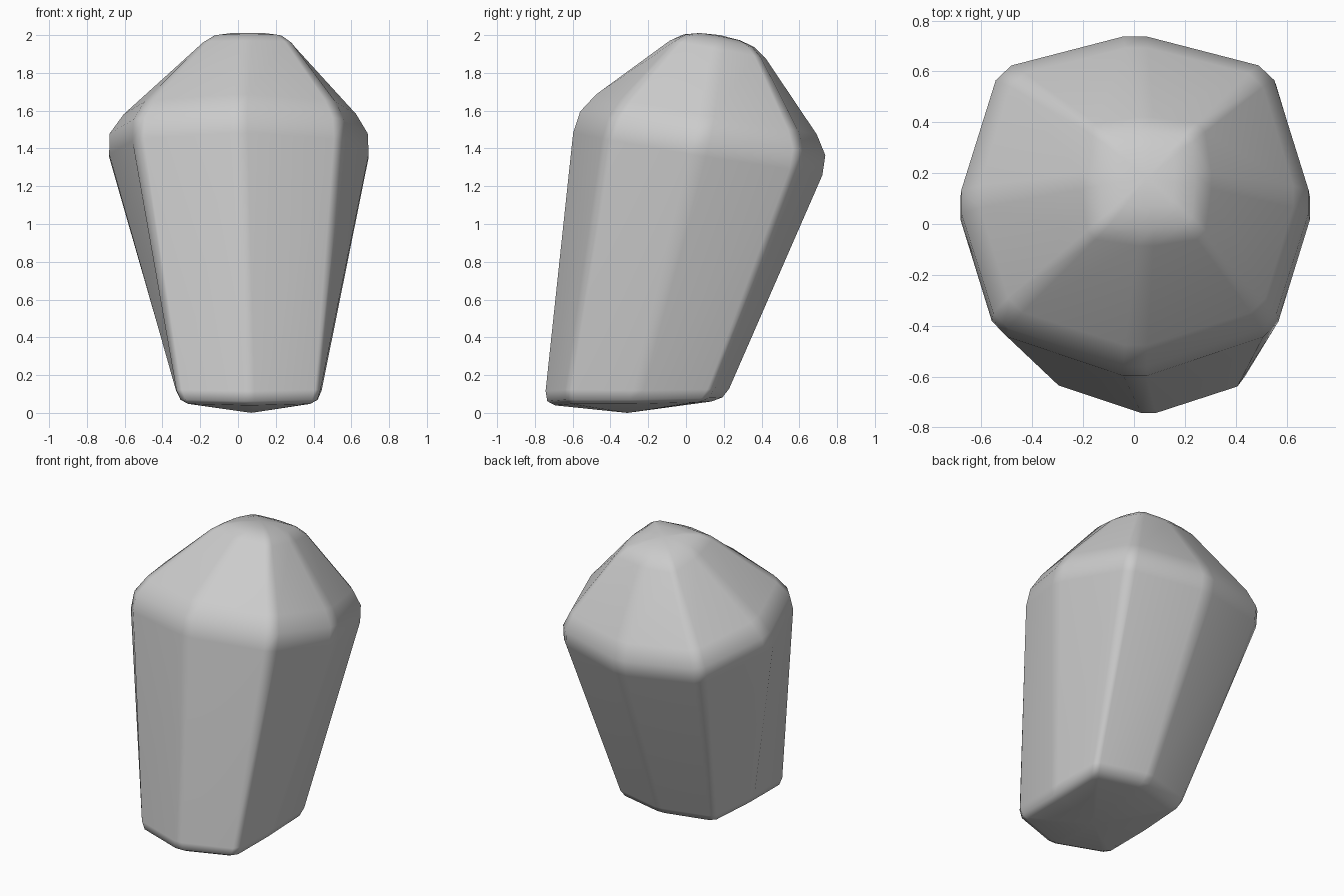
import bpy, bmesh
from mathutils import Vector

if "Cube" in bpy.data.objects:
    bpy.data.objects.remove(bpy.data.objects["Cube"])

# Sharp eight-sided rings: right, back right, back, back left, left, front left, front, front right
base = [(.43, -.27, .055), (.425, .12, .065), (.06, .21, .07), (-.295, .11, .065),
        (-.31, -.27, .055), (-.315, -.635, .055), (.06, -.76, .045), (.43, -.64, .055)]
shoulder = [(.73, .09, 1.475), (.555, .635, 1.39), (0, .78, 1.36), (-.555, .635, 1.39),
            (-.73, .09, 1.475), (-.565, -.41, 1.57), (0, -.60, 1.61), (.565, -.41, 1.57)]
cap = [(.25, .18, 1.99), (.24, .36, 1.95), (.05, .375, 1.95), (-.13, .36, 1.95),
       (-.14, .18, 1.99), (-.13, -.01, 2.02), (.05, -.02, 2.02), (.24, -.01, 2.02)]


def chamfer(ring, d):
    """Cut every corner of a ring, giving two points per corner."""
    pts = [Vector(p) for p in ring]
    out = []
    for i, p in enumerate(pts):
        for q in (pts[i - 1], pts[(i + 1) % len(pts)]):
            out.append(p + (q - p).normalized() * d)
    return out


def mix(a, b, t):
    return [p.lerp(q, t) for p, q in zip(a, b)]


base, shoulder, cap = chamfer(base, .03), chamfer(shoulder, .05), chamfer(cap, .03)
tip, crown = Vector((.07, -.31, 0)), Vector((.05, .18, 2.0))

# Rounded loops around each of the three rings
base_in, base_up = mix(base, [tip] * 16, .13), mix(base, shoulder, .045)
low, high = mix(shoulder, base, .08), mix(shoulder, cap, .19)
cap_low, cap_in = mix(cap, shoulder, .12), mix(cap, [crown] * 16, .45)
loops = [base_in, mix(mix(base_in, base_up, .5), base, .5), base_up,
         low, mix(mix(low, high, .5), shoulder, .5), high,
         cap_low, mix(mix(cap_low, cap_in, .5), cap, .45), cap_in]

# Faceted stone: loft the loops, close with fans
bm = bmesh.new()
rings = [[bm.verts.new(p) for p in loop] for loop in loops]
for lower, upper in zip(rings, rings[1:]):
    for i in range(16):
        j = (i + 1) % 16
        bm.faces.new((lower[i], lower[j], upper[j], upper[i]))
for ring, point in ((rings[0], tip), (rings[-1], crown)):
    centre = bm.verts.new(point)
    for i in range(16):
        bm.faces.new((ring[i], ring[(i + 1) % 16], centre))
bmesh.ops.recalc_face_normals(bm, faces=bm.faces)
mesh = bpy.data.meshes.new("faceted_stone")
bm.to_mesh(mesh)
bm.free()

stone = bpy.data.objects.new("faceted_stone", mesh)
bpy.context.collection.objects.link(stone)
for poly in mesh.polygons:
    poly.use_smooth = True

# Keep the large facets flat-looking
stone.modifiers.new("facet_shading", "WEIGHTED_NORMAL")
